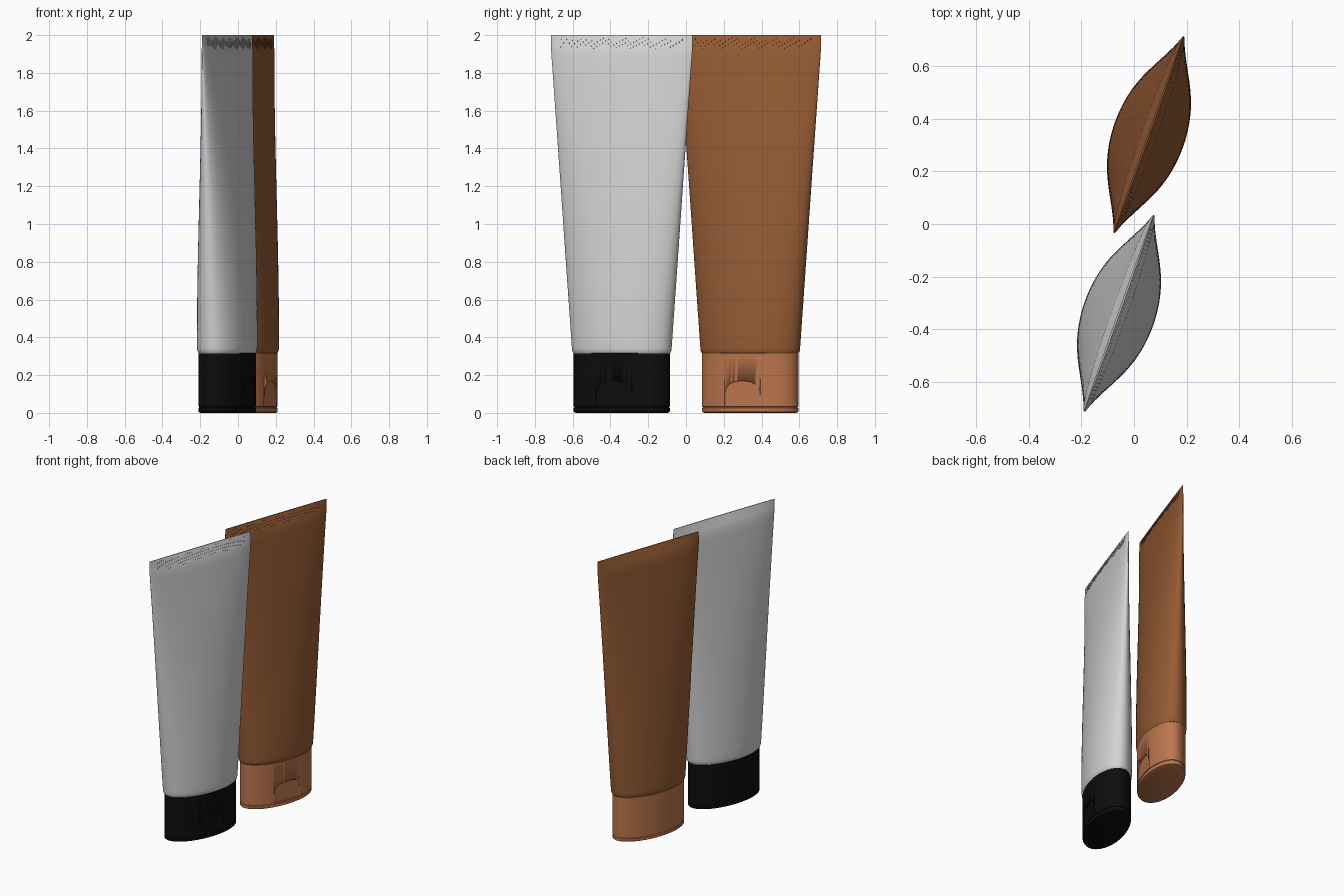
import bpy, bmesh, math
from mathutils import Matrix

if "Cube" in bpy.data.objects:
    bpy.data.objects.remove(bpy.data.objects["Cube"])

N = 96
TILT = math.radians(-19.5)   # long axis of each tube, turned off the y axis
A_LOW, A_TOP, B_LOW, B_SEAL = 0.276, 0.397, 0.138, 0.03
Z_LOW, Z_SEAL = 0.345, 1.92


def material(name, rgb):
    m = bpy.data.materials.new(name)
    m.diffuse_color = (*rgb, 1)
    m.use_nodes = True
    m.node_tree.nodes["Principled BSDF"].inputs["Base Color"].default_value = m.diffuse_color
    return m


def finish(name, bm, mat, place, angle=30):
    bmesh.ops.recalc_face_normals(bm, faces=bm.faces)
    me = bpy.data.meshes.new(name)
    bm.to_mesh(me)
    bm.free()
    ob = bpy.data.objects.new(name, me)
    bpy.context.collection.objects.link(ob)
    ob.matrix_world = place
    me.materials.append(mat)
    bpy.ops.object.select_all(action='DESELECT')
    ob.select_set(True)
    bpy.context.view_layer.objects.active = ob
    bpy.ops.object.shade_smooth_by_angle(angle=math.radians(angle))
    return ob


def loft(sections):
    """Skin elliptical sections (z, half depth in x, half width in y)."""
    bm = bmesh.new()
    rings = []
    for z, b, a in sections:
        rings.append([bm.verts.new((b * math.cos(t), a * math.sin(t), z))
                      for t in (2 * math.pi * i / N for i in range(N))])
    for r, q in zip(rings, rings[1:]):
        for i in range(N):
            j = (i + 1) % N
            bm.faces.new((r[i], r[j], q[j], q[i]))
    bm.faces.new(rings[0][::-1])
    bm.faces.new(rings[-1])
    return bm


def body_size(z):
    """Half depth and half width of the tube at height z."""
    if z > Z_SEAL:
        k = (z - Z_SEAL) / (2 - Z_SEAL)
        return B_SEAL + (0.003 - B_SEAL) * k, A_TOP
    s = (z - Z_LOW) / (Z_SEAL - Z_LOW)
    return (B_SEAL + (B_LOW - B_SEAL) * (1 - s ** 1.6),
            A_LOW + (A_TOP - A_LOW) * s)


def seal_ribs():
    """Fine crimp ribs in a wavy row on one side of the seal."""
    bm = bmesh.new()
    count = 44
    for i in range(count):
        y = -0.34 + 0.68 * i / (count - 1)
        mid = 1.957 + 0.010 * math.sin(i * 0.9)
        corners = []
        for z in (mid - 0.022, mid + 0.022):
            b, a = body_size(z)
            x = b * math.sqrt(1 - (y / a) ** 2)
            for dx in (-0.002, 0.0015):
                for dy in (-0.002, 0.002):
                    corners.append(bm.verts.new((x + dx, y + dy, z)))
        for f in ((0, 1, 3, 2), (4, 5, 7, 6), (0, 1, 5, 4),
                  (2, 3, 7, 6), (0, 2, 6, 4), (1, 3, 7, 5)):
            bm.faces.new([corners[k] for k in f])
    return bm


def notch_cutter():
    """Arched prism that slices the thumb notch out of the cap."""
    outline = [(-0.1, 0.034), (0.1, 0.034)]
    for i in range(25):
        t = math.pi * i / 24
        c, s = math.cos(t), math.sin(t)
        outline.append((math.copysign(0.1 * abs(c) ** 0.75, c), 0.085 + 0.083 * s ** 0.75 if s > 1e-6 else 0.085))
    bm = bmesh.new()
    near = [bm.verts.new((0.119, y, z)) for y, z in outline]
    far = [bm.verts.new((0.2, y, z)) for y, z in outline]
    bm.faces.new(near)
    bm.faces.new(far)
    for i in range(len(near)):
        j = (i + 1) % len(near)
        bm.faces.new((near[i], near[j], far[j], far[i]))
    return bm


def tube(prefix, x, y, body_mat, cap_mat):
    place = Matrix.Translation((x, y, 0)) @ Matrix.Rotation(TILT, 4, 'Z')
    # squeezed body, round at the cap and flat at the seal
    secs = [(0.315, 0.130, 0.266), (0.322, 0.134, 0.271), (0.332, 0.137, 0.275)]
    zs = [Z_LOW + (Z_SEAL - Z_LOW) * i / 30 for i in range(31)] + [1.94, 1.97, 2.0]
    secs += [(z, *body_size(z)) for z in zs]
    finish(prefix + "_tube_body", loft(secs), body_mat, place, 40)
    finish(prefix + "_seal_ribs", seal_ribs(), body_mat, place)
    # cap with lid groove and rounded foot
    a, b = 0.266, 0.132
    cap = [(0.0, b - 0.012, a - 0.012), (0.004, b - 0.003, a - 0.003), (0.009, b, a),
           (0.026, b, a), (0.028, b - 0.004, a - 0.004), (0.032, b - 0.004, a - 0.004),
           (0.034, b, a), (0.314, b, a), (0.318, b - 0.003, a - 0.003)]
    cap_ob = finish(prefix + "_cap", loft(cap), cap_mat, place)
    # thumb notch
    cutter = finish(prefix + "_notch_cutter", notch_cutter(), cap_mat, place)
    mod = cap_ob.modifiers.new("thumb_notch", 'BOOLEAN')
    mod.operation = 'DIFFERENCE'
    mod.solver = 'EXACT'
    mod.object = cutter
    bpy.context.view_layer.objects.active = cap_ob
    bpy.ops.object.modifier_move_to_index(modifier=mod.name, index=0)
    bpy.ops.object.modifier_apply(modifier=mod.name)
    bpy.data.objects.remove(cutter)


tube("grey", -0.057, -0.34, material("light grey", (0.65, 0.65, 0.65)),
     material("black", (0.004, 0.004, 0.004)))
tube("brown", 0.057, 0.34, material("brown", (0.30, 0.105, 0.035)),
     material("copper", (0.50, 0.18, 0.075)))
